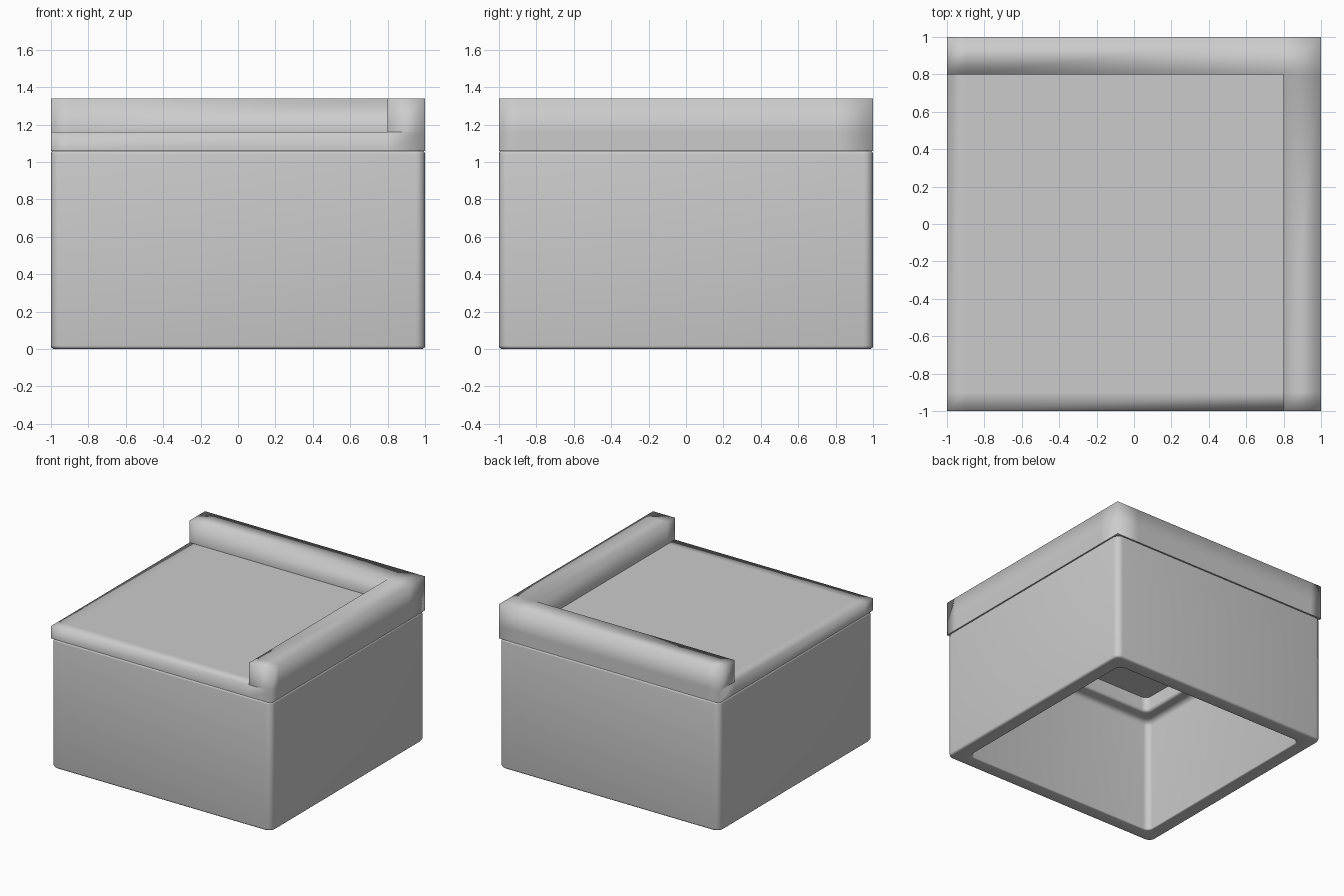
import bpy, bmesh, math

if "Cube" in bpy.data.objects:
    bpy.data.objects.remove(bpy.data.objects["Cube"])


def finish(name, bm):
    bmesh.ops.recalc_face_normals(bm, faces=bm.faces[:])
    me = bpy.data.meshes.new(name)
    bm.to_mesh(me)
    bm.free()
    for p in me.polygons:
        p.use_smooth = True
    ob = bpy.data.objects.new(name, me)
    bpy.context.scene.collection.objects.link(ob)
    return ob


def arc(cx, cz, r, a0, a1, n=4):
    pts = []
    for i in range(n + 1):
        a = math.radians(a0 + (a1 - a0) * i / n)
        pts.append((cx + r * math.cos(a), cz + r * math.sin(a)))
    return pts


def rounded_square(half, r=0.05, n=5):
    pts = []
    for k, (sx, sy) in enumerate([(1, 1), (-1, 1), (-1, -1), (1, -1)]):
        pts += arc(sx * (half - r), sy * (half - r), r, 90 * k, 90 * k + 90, n)
    return pts


# Hollow base: wall cross-section (half width, z) swept round a rounded square
R = 0.018
profile = (arc(1 - R, R, R, -90, 0) + arc(1 - R, 1.06 - R, R, 0, 90)
           + [(0.77, 1.06), (0.77, 0.96)] + arc(0.79, 0.96, 0.02, 180, 270, 3)
           + arc(0.84, 0.90, 0.04, 90, 0) + arc(0.89, 0.01, 0.01, 180, 270, 3))
bm = bmesh.new()
rings = [[bm.verts.new((x, y, z)) for x, y in rounded_square(h)]
         for h, z in profile]
for i, a in enumerate(rings):
    b = rings[(i + 1) % len(rings)]
    for j in range(len(a)):
        k = (j + 1) % len(a)
        bm.faces.new((a[j], a[k], b[k], b[j]))
base = finish("hollow_base", bm)
base.data.set_sharp_from_angle(angle=math.radians(40))

# Lid: slab with an L-shaped raised rim along the back and right
cuts = [-1, -0.9, 0.8, 1]
bm = bmesh.new()
grid = [[bm.verts.new((x, y, 1.06)) for y in cuts] for x in cuts]
faces = [bm.faces.new((grid[i][j], grid[i + 1][j], grid[i + 1][j + 1], grid[i][j + 1]))
         for i in range(3) for j in range(3)]


def raise_faces(faces, dz):
    geom = bmesh.ops.extrude_face_region(bm, geom=faces)["geom"]
    for v in geom:
        if isinstance(v, bmesh.types.BMVert):
            v.co.z += dz
    return [f for f in geom if isinstance(f, bmesh.types.BMFace)]


top = raise_faces(faces, 0.10)
rim = [f for f in top if max(f.calc_center_median()[:2]) > 0.8]
raise_faces(rim, 0.18)
bmesh.ops.recalc_face_normals(bm, faces=bm.faces[:])
# Crisp creases where the rim meets the deck and round the underside
for e in bm.edges:
    low = all(abs(v.co.z - 1.06) < 1e-4 for v in e.verts)
    inner = len(e.link_faces) == 2 and e.calc_face_angle_signed() < -0.5
    if low or inner:
        e.smooth = False
finish("lid_with_rim", bm)
